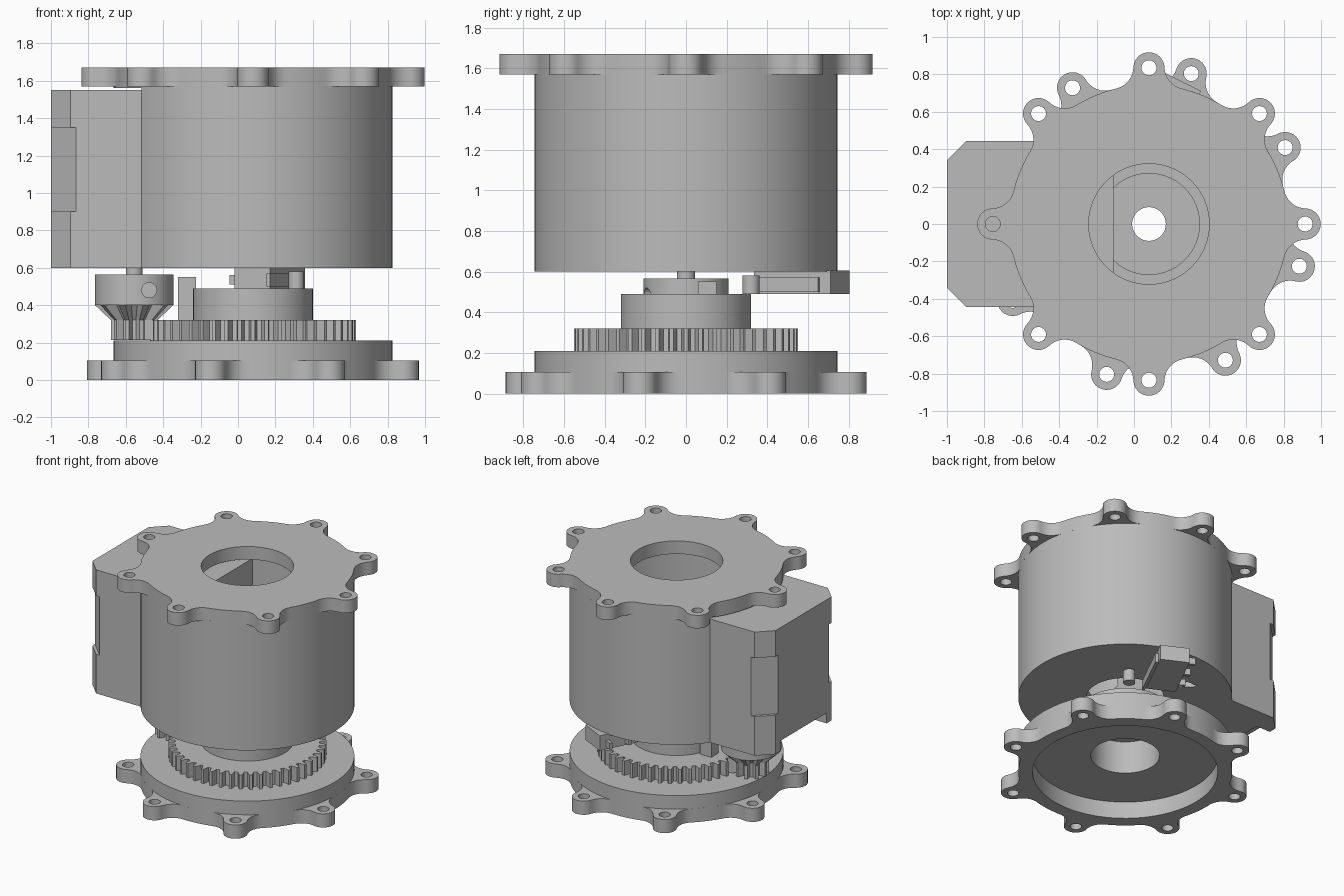
import bpy, bmesh, math
from mathutils import Vector, Matrix

old = bpy.data.objects.get("Cube")
if old:
    bpy.data.objects.remove(old, do_unlink=True)

grey = bpy.data.materials.new("plain grey")
grey.use_nodes = True
COLOUR = (0.5, 0.5, 0.5, 1)
grey.diffuse_color = COLOUR
grey.node_tree.nodes["Principled BSDF"].inputs["Base Color"].default_value = COLOUR

AXIS = Vector((0.08, 0, 0))       # main rotation axis
MOTOR = Vector((-0.555, 0, 0))    # motor shaft axis
BODY_R, LUG_DIST, LUG_R = 0.745, 0.835, 0.083


def finish(name, bm):
    bmesh.ops.recalc_face_normals(bm, faces=bm.faces)
    mesh = bpy.data.meshes.new(name)
    bm.to_mesh(mesh)
    bm.free()
    mesh.materials.append(grey)
    ob = bpy.data.objects.new(name, mesh)
    bpy.context.collection.objects.link(ob)
    return ob


def activate(ob):
    bpy.ops.object.select_all(action='DESELECT')
    ob.select_set(True)
    bpy.context.view_layer.objects.active = ob


def smooth(ob):
    activate(ob)
    bpy.ops.object.shade_smooth_by_angle(angle=math.radians(30))
    return ob


def add_prism(bm, pts, z0, z1, at=Vector(), top=1.0):
    low = [bm.verts.new((at.x + x, at.y + y, z0)) for x, y in pts]
    high = [bm.verts.new((at.x + x * top, at.y + y * top, z1)) for x, y in pts]
    bm.faces.new(low[::-1])
    bm.faces.new(high)
    for i in range(len(pts)):
        j = (i + 1) % len(pts)
        bm.faces.new((low[i], low[j], high[j], high[i]))


def prism(name, pts, z0, z1, at=Vector(), top=1.0):
    bm = bmesh.new()
    add_prism(bm, pts, z0, z1, at, top)
    return finish(name, bm)


def lathe(name, profile, at, steps=96):
    bm = bmesh.new()
    rings = []
    for i in range(steps):
        a = math.tau * i / steps
        rings.append([bm.verts.new((at.x + r * math.cos(a), at.y + r * math.sin(a), z))
                      for r, z in profile])
    n = len(profile)
    for i in range(steps):
        a, b = rings[i], rings[(i + 1) % steps]
        for k in range(n):
            m = (k + 1) % n
            bm.faces.new((a[k], b[k], b[m], a[m]))
    return finish(name, bm)


def polar(r, a):
    return Vector((r * math.cos(a), r * math.sin(a)))


def circle(r, steps=32):
    return [polar(r, math.tau * i / steps) for i in range(steps)]


def rect(x0, x1, y0, y1):
    return [(x0, y0), (x1, y0), (x1, y1), (x0, y1)]


def cut(ob, cutter):
    mod = ob.modifiers.new("cut", 'BOOLEAN')
    mod.operation, mod.solver, mod.object = 'DIFFERENCE', 'EXACT', cutter
    activate(ob)
    bpy.ops.object.modifier_apply(modifier=mod.name)
    bpy.data.objects.remove(cutter, do_unlink=True)


def arc(centre, r, a0, a1, steps):
    return [centre + polar(r, a0 + (a1 - a0) * i / steps) for i in range(steps + 1)]


def flange(name, turn, z0, z1, bore):
    """Disc with eight filleted, drilled lugs."""
    f = 0.12
    d = BODY_R + f
    half = math.acos((d * d + LUG_DIST ** 2 - (f + LUG_R) ** 2) / (2 * d * LUG_DIST))
    lug = Vector((LUG_DIST, 0))
    fil = polar(d, half)
    to_lug = (lug - fil).angle_signed(Vector((1, 0)))
    a_in = math.pi + half                       # fillet touches the disc here
    a_lug = to_lug % math.tau                   # fillet touches the lug here
    tip = a_lug - math.pi
    upper = arc(lug, LUG_R, 0, tip, 12) + arc(fil, f, a_lug, a_in, 8)[1:]
    one = [Vector((p.x, -p.y)) for p in upper[:0:-1]] + upper
    one += arc(Vector((0, 0)), BODY_R, half, math.pi / 4 - half, 6)[1:-1]
    pts, cutter = [], bmesh.new()
    for k in range(8):
        a = turn + k * math.pi / 4
        rot = Matrix.Rotation(a, 2)
        pts += [rot @ p for p in one]
        hole = polar(LUG_DIST, a).to_3d() + AXIS
        add_prism(cutter, circle(0.04, 24), z0 - 0.1, z1 + 0.1, hole)
    add_prism(cutter, circle(bore, 96), z0 - 0.1, z1 + 0.1, AXIS)
    ob = prism(name, pts, z0, z1, AXIS)
    cut(ob, finish("flange_cutter", cutter))
    return smooth(ob)


def gear_outline(teeth, root, tip):
    pts = []
    for i in range(teeth):
        for r, s in ((root, -0.32), (tip, -0.14), (tip, 0.14), (root, 0.32)):
            pts.append(polar(r, math.tau * (i + s) / teeth))
    return pts


# Base: recessed disc with hollow hub, lugged rim and ring gear
smooth(lathe("base_and_hub", [(0.24, 0.13), (0.645, 0.13), (0.645, 0), (BODY_R, 0),
                              (BODY_R, 0.21), (0.32, 0.21), (0.32, 0.49), (0.09, 0.49),
                              (0.09, 0.38), (0.24, 0.38)], AXIS))
flange("base_flange", math.radians(29.3), 0, 0.105, 0.7)
ring = prism("ring_gear", gear_outline(48, 0.503, 0.55), 0.205, 0.32, AXIS)
cut(ring, prism("gear_cutter", circle(0.3, 64), 0.1, 0.4, AXIS))
prism("gear_stop", rect(-0.32, -0.225, 0.06, 0.15), 0.31, 0.55)

# Housing: hollow drum with a slot for the motor, closed by the upper flange
drum = lathe("housing", [(0.27, 0.6), (BODY_R, 0.6), (BODY_R, 1.575), (0.645, 1.575),
                         (0.645, 0.7), (0.27, 0.7)], AXIS)
cut(drum, prism("slot_cutter", rect(-1.2, -0.11, -0.445, 0.445), 0.5, 1.56))
smooth(drum)
flange("top_flange", 0, 1.57, 1.67, 0.322)


# Motor: three chamfered blocks, notched underneath
def motor_outline(c, h=0.445):
    quarter = [(h, h - c), (h - c, h)]
    return [Matrix.Rotation(k * math.pi / 2, 2) @ Vector(p) for k in range(4) for p in quarter]


for name, c, z0, z1 in (("motor_lower_cap", 0.105, 0.75, 0.9),
                        ("motor_core", 0.135, 0.9, 1.35),
                        ("motor_upper_cap", 0.105, 1.35, 1.55)):
    prism(name, motor_outline(c), z0, z1, MOTOR)
mount = prism("motor_mount", motor_outline(0.105), 0.6, 0.75, MOTOR)
cut(mount, prism("notch_cutter", rect(-1.1, -0.88, -0.28, 0.28), 0.5, 0.68))

# Pinion: shaft, collar with set screw hole, fluted taper and teeth
smooth(prism("motor_shaft", circle(0.045), 0.56, 0.62, MOTOR))
collar = prism("pinion_collar", circle(0.21, 64), 0.4, 0.565, MOTOR)
drill = prism("screw_cutter", circle(0.04, 24), -0.12, 0.12)
drill.matrix_world = (Matrix.Translation((-0.475, -0.2, 0.48))
                      @ Matrix.Rotation(math.pi / 2, 4, 'X'))
bpy.context.view_layer.update()
cut(collar, drill)
smooth(collar)
teeth = gear_outline(10, 0.083, 0.125)
prism("pinion_taper", teeth, 0.32, 0.4, MOTOR, top=0.21 / 0.125)
prism("pinion_teeth", teeth, 0.215, 0.32, MOTOR)

# Limit switch under the housing, turned to follow the rim
turn = Matrix.Rotation(math.radians(-26.5), 2)


def switch_part(name, outline, z0, z1):
    return prism(name, [turn @ Vector(p) for p in outline], z0, z1, Vector((0.17, 0.57, 0)))


switch_part("switch_body", rect(-0.105, 0.105, -0.21, 0.21), 0.49, 0.605)
for i, y in enumerate((-0.15, 0, 0.15)):
    switch_part(f"switch_terminal_{i}", rect(-0.16, -0.1, y - 0.012, y + 0.012), 0.51, 0.56)
switch_part("switch_lever", rect(0.105, 0.125, -0.25, 0.15), 0.5, 0.57)
smooth(prism("switch_roller", circle(0.042), 0.49, 0.58, Vector((0.312, 0.32, 0))))
